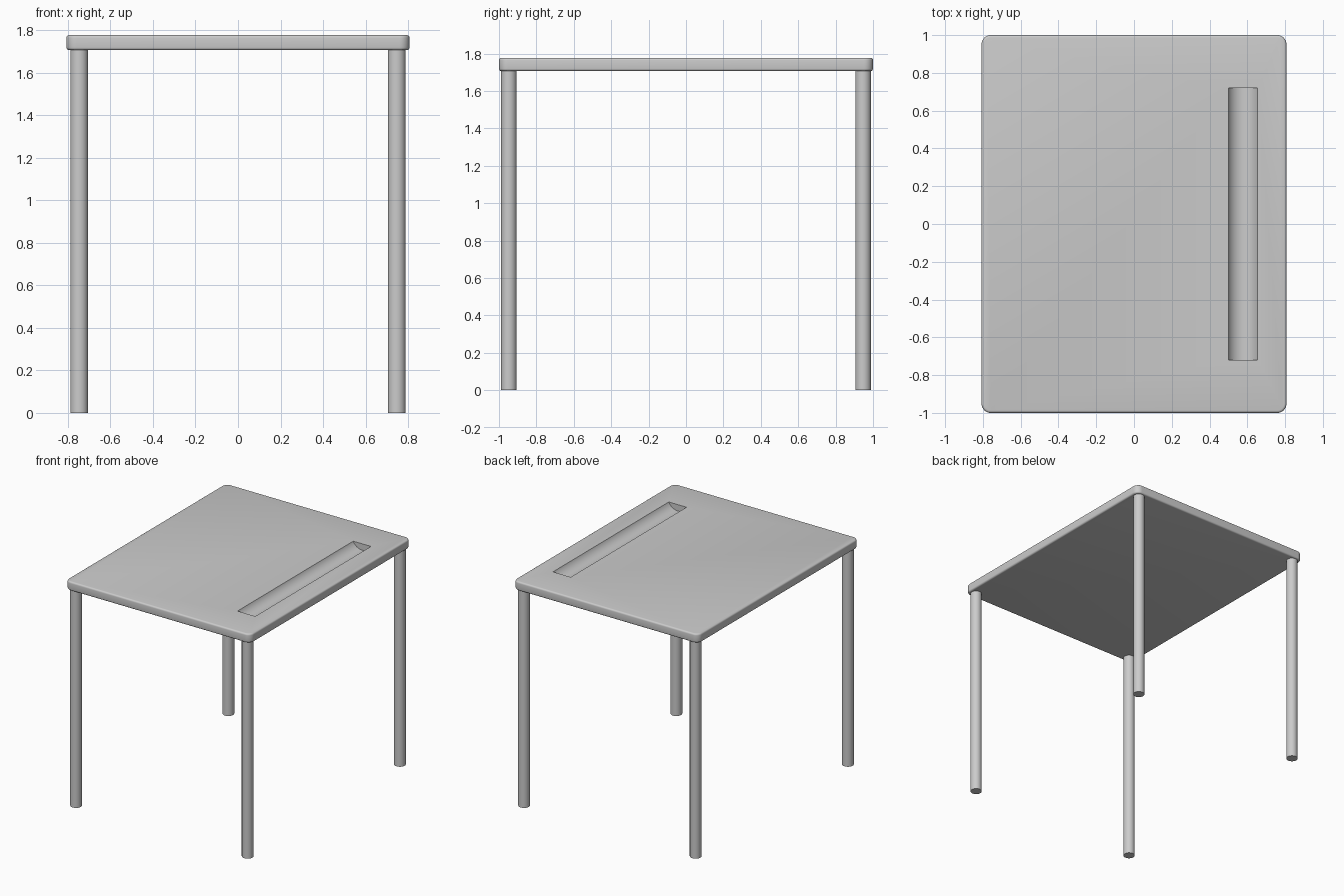
import bpy, bmesh, math

if "Cube" in bpy.data.objects:
    bpy.data.objects.remove(bpy.data.objects["Cube"])

TOP_Z, UNDER_Z = 1.777, 1.706


def smooth(obj):
    bpy.ops.object.select_all(action='DESELECT')
    obj.select_set(True)
    bpy.context.view_layer.objects.active = obj
    bpy.ops.object.shade_smooth_by_angle(angle=math.radians(35))


# Tabletop: slab with rounded corners and softened rims
bm = bmesh.new()
bmesh.ops.create_cube(bm, size=1)
for v in bm.verts:
    v.co.x *= 1.614
    v.co.y *= 2.0
    v.co.z = TOP_Z if v.co.z > 0 else UNDER_Z
upright = [e for e in bm.edges if abs(e.verts[0].co.z - e.verts[1].co.z) > 0.01]
bmesh.ops.bevel(bm, geom=upright, offset=0.048, segments=8, profile=0.5, affect='EDGES')
rims = [e for e in bm.edges if abs(e.verts[0].co.z - e.verts[1].co.z) < 0.001]
bmesh.ops.bevel(bm, geom=rims, offset=0.013, segments=4, profile=0.5, affect='EDGES')
mesh = bpy.data.meshes.new("tabletop")
bm.to_mesh(mesh)
bm.free()
tabletop = bpy.data.objects.new("tabletop", mesh)
bpy.context.collection.objects.link(tabletop)

# Pencil groove: shallow round trough cut into the top
bpy.ops.mesh.primitive_cylinder_add(vertices=64, radius=0.085, depth=1.44,
                                    location=(0.577, 0, TOP_Z + 0.035),
                                    rotation=(math.pi / 2, 0, 0))
cutter = bpy.context.object
cutter.name = "groove_cutter"
cutter.hide_render = True
bpy.context.view_layer.objects.active = tabletop
cut = tabletop.modifiers.new("groove", 'BOOLEAN')
cut.operation = 'DIFFERENCE'
cut.solver = 'EXACT'
cut.object = cutter
bpy.ops.object.modifier_apply(modifier=cut.name)
bpy.data.objects.remove(cutter)
smooth(tabletop)

# Four round legs
for side, x in (("left", -0.747), ("right", 0.747)):
    for end, y in (("front", -0.947), ("back", 0.947)):
        bpy.ops.mesh.primitive_cylinder_add(vertices=32, radius=0.042, depth=UNDER_Z,
                                            location=(x, y, UNDER_Z / 2))
        leg = bpy.context.object
        leg.name = f"{end}_{side}_leg"
        smooth(leg)
